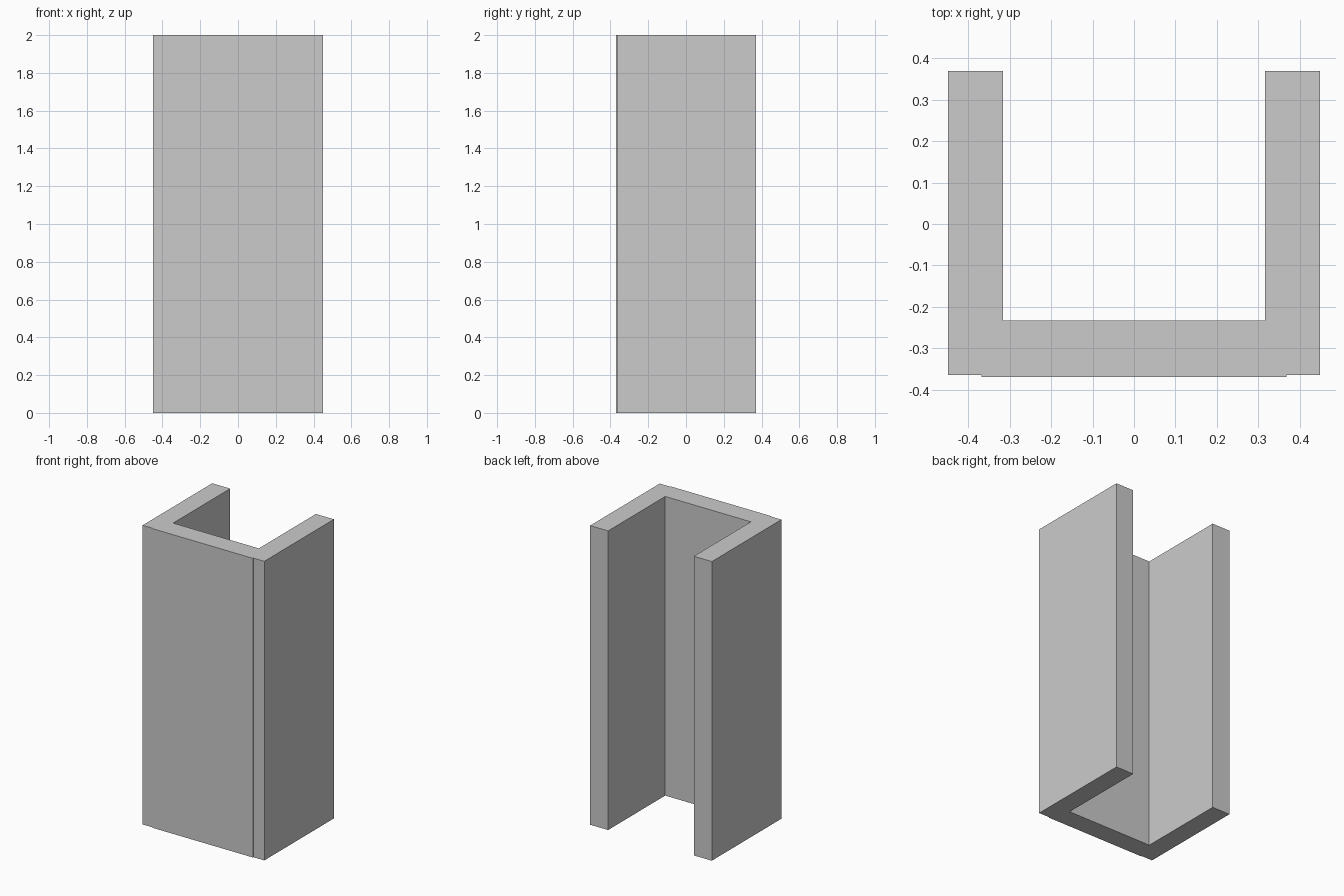
import bpy, bmesh

if "Cube" in bpy.data.objects:
    bpy.data.objects.remove(bpy.data.objects["Cube"])

HEIGHT = 2.0


def extrude_profile(name, points, height):
    """Vertical prism standing on z = 0 from a plan outline."""
    bm = bmesh.new()
    base = bm.faces.new([bm.verts.new((x, y, 0)) for x, y in points])
    top = bmesh.ops.extrude_face_region(bm, geom=[base], use_keep_orig=True)["geom"]
    verts = [v for v in top if isinstance(v, bmesh.types.BMVert)]
    bmesh.ops.translate(bm, vec=(0, 0, height), verts=verts)
    bmesh.ops.recalc_face_normals(bm, faces=bm.faces)
    mesh = bpy.data.meshes.new(name)
    bm.to_mesh(mesh)
    bm.free()
    obj = bpy.data.objects.new(name, mesh)
    bpy.context.collection.objects.link(obj)
    return obj


# Right half of the U section: raised front panel, side wall, inner recess
half = [(0.369, -0.37), (0.369, -0.365), (0.45, -0.365),
        (0.45, 0.37), (0.317, 0.37), (0.317, -0.233)]
outline = half + [(-x, y) for x, y in reversed(half)]

# U-shaped channel, open at the back
extrude_profile("u_channel", outline, HEIGHT)
